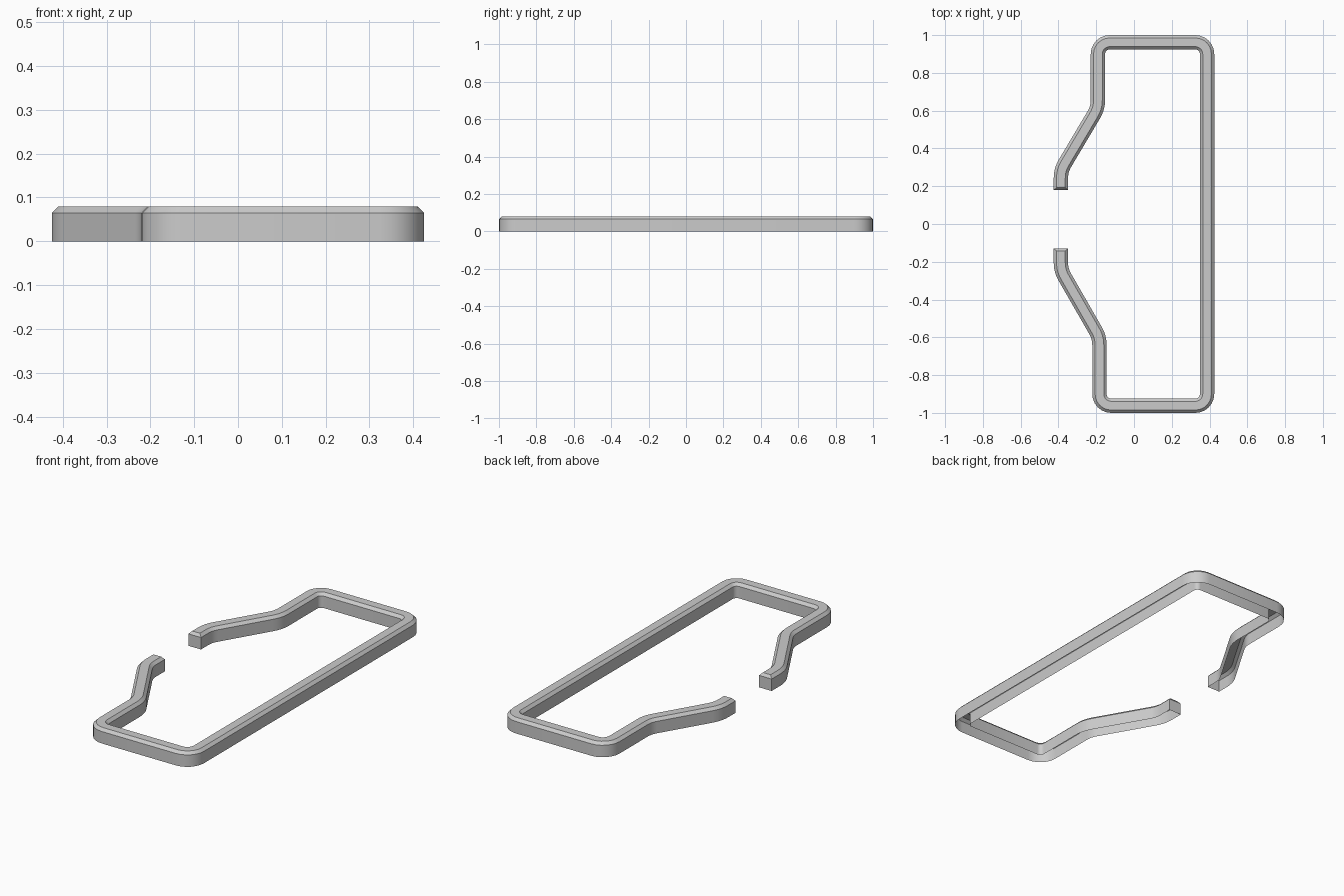
import bpy
import bmesh
import math
from mathutils import Vector

cube = bpy.data.objects.get("Cube")
if cube:
    bpy.data.objects.remove(cube, do_unlink=True)

HALF = 0.038       # half the kerb width
HEIGHT = 0.08
SHOULDER = 0.065   # where the chamfer starts
CHAMFER = 0.015
END_CHAMFER = 0.012

grey = bpy.data.materials.new("concrete grey")
grey.use_nodes = True
colour = (0.6, 0.6, 0.6, 1)
grey.diffuse_color = colour
grey.node_tree.nodes["Principled BSDF"].inputs["Base Color"].default_value = colour

# Centre line corners: x, y, bend radius
CORNERS = [
    (-0.387, 0.18, 0), (-0.387, 0.285, 0.15), (-0.191, 0.615, 0.15),
    (-0.191, 0.962, 0.062), (0.387, 0.962, 0.062), (0.387, -0.962, 0.062),
    (-0.183, -0.962, 0.062), (-0.183, -0.6, 0.15), (-0.387, -0.245, 0.15),
    (-0.387, -0.13, 0),
]


def rounded_path(corners, steps=6):
    """Return (point, direction) pairs along a path with arc bends."""
    pts = [Vector(c[:2]) for c in corners]
    path = [(pts[0], (pts[1] - pts[0]).normalized())]
    for i in range(1, len(pts) - 1):
        d0 = (pts[i] - pts[i - 1]).normalized()
        d1 = (pts[i + 1] - pts[i]).normalized()
        turn = math.atan2(d0.cross(d1), d0.dot(d1))
        radius = corners[i][2]
        start = pts[i] - d0 * radius * math.tan(abs(turn) / 2)
        side = Vector((-d0.y, d0.x)) * math.copysign(1, turn)
        for k in range(steps + 1):
            a = abs(turn) * k / steps
            p = start + d0 * radius * math.sin(a) + side * radius * (1 - math.cos(a))
            path.append((p, d0 * math.cos(a) + side * math.sin(a)))
    path.append((pts[-1], (pts[-1] - pts[-2]).normalized()))
    return path


# Open-bottomed kerb section: sideways offset, height
SECTION = [(-HALF, 0), (-HALF, SHOULDER), (CHAMFER - HALF, HEIGHT),
           (HALF - CHAMFER, HEIGHT), (HALF, SHOULDER), (HALF, 0)]

bm = bmesh.new()
path = rounded_path(CORNERS)
rings = []
for i, (p, d) in enumerate(path):
    across = Vector((-d.y, d.x))
    inset = END_CHAMFER if i == 0 else -END_CHAMFER if i == len(path) - 1 else 0
    ring = []
    for off, z in SECTION:
        q = p + across * off + (d * inset if z == HEIGHT else Vector((0, 0)))
        ring.append(bm.verts.new((q.x, q.y, z)))
    rings.append(ring)

# Walls, chamfers and top
for a, b in zip(rings, rings[1:]):
    for j in range(len(SECTION) - 1):
        bm.faces.new((a[j], a[j + 1], b[j + 1], b[j]))

# End caps with a chamfered top edge
for r in (rings[0], rings[-1]):
    bm.faces.new((r[0], r[1], r[4], r[5]))
    bm.faces.new((r[1], r[2], r[3], r[4]))

bmesh.ops.recalc_face_normals(bm, faces=bm.faces[:])
bm.faces.ensure_lookup_table()
if bm.faces[2].normal.z < 0:
    bmesh.ops.reverse_faces(bm, faces=bm.faces[:])

mesh = bpy.data.meshes.new("kerb")
bm.to_mesh(mesh)
bm.free()
mesh.materials.append(grey)
kerb = bpy.data.objects.new("kerb", mesh)
bpy.context.collection.objects.link(kerb)
bpy.context.view_layer.objects.active = kerb
kerb.select_set(True)
bpy.ops.object.shade_smooth_by_angle(angle=math.radians(30))
